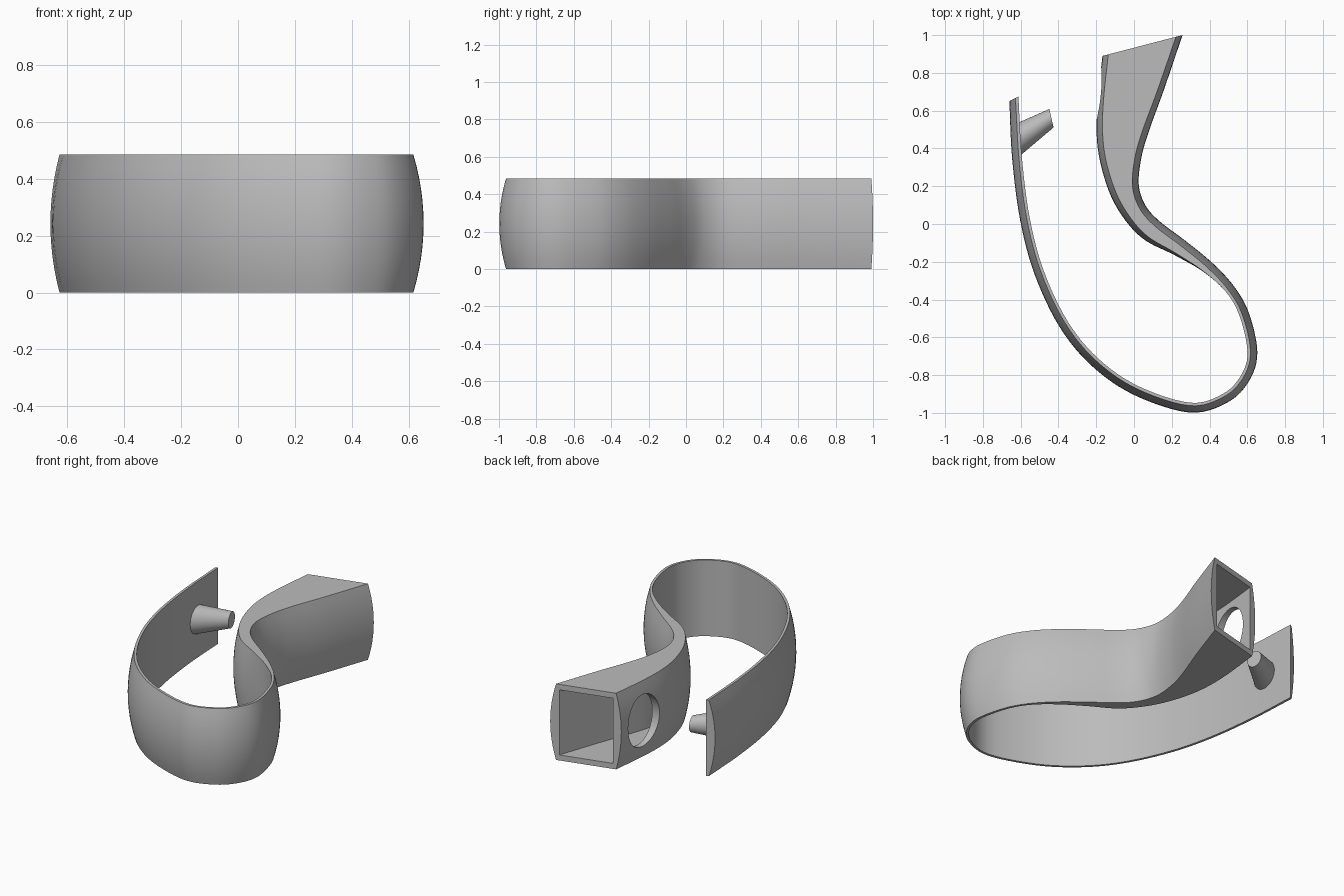
import bpy, bmesh, math
from mathutils import Vector as V

cube = bpy.data.objects.get("Cube")
if cube:
    bpy.data.objects.remove(cube, do_unlink=True)

HEIGHT, BULGE, STRAP = 0.485, 0.036, 0.052

grey = bpy.data.materials.new("plain_grey")
grey.use_nodes = True
grey.diffuse_color = (0.5, 0.5, 0.5, 1)
grey.node_tree.nodes["Principled BSDF"].inputs["Base Color"].default_value = (0.5, 0.5, 0.5, 1)


def spline(points, steps=6):
    """Smooth curve through the given points."""
    p = [2 * points[0] - points[1]] + points + [2 * points[-1] - points[-2]]
    out = []
    for a, b, c, d in zip(p, p[1:], p[2:], p[3:]):
        for k in range(steps):
            t = k / steps
            out.append(0.5 * (2 * b + (c - a) * t + (2 * a - 5 * b + 4 * c - d) * t * t
                              + (3 * b - a - 3 * c + d) * t ** 3))
    return out + [points[-1]]


def loft(name, rings):
    """Closed solid through a row of equal rings."""
    bm = bmesh.new()
    rows = [[bm.verts.new(co) for co in ring] for ring in rings]
    n = len(rows[0])
    for a, b in zip(rows, rows[1:]):
        for i in range(n):
            j = (i + 1) % n
            bm.faces.new((a[i], a[j], b[j], b[i]))
    bm.faces.new(rows[0])
    bm.faces.new(rows[-1])
    bmesh.ops.recalc_face_normals(bm, faces=bm.faces)
    mesh = bpy.data.meshes.new(name)
    bm.to_mesh(mesh)
    bm.free()
    mesh.materials.append(grey)
    obj = bpy.data.objects.new(name, mesh)
    bpy.context.collection.objects.link(obj)
    return obj


def section(o, i, inner_bulge, n=12):
    """Upright slice: arched outer side, inner side arched by inner_bulge."""
    d = (i - o).normalized()
    ring = []
    for base, push, order in ((o, d * BULGE, 1), (i, -d * inner_bulge, -1)):
        for k in range(n + 1)[::order]:
            t = 2 * k / n - 1
            p = base + push * t * t
            ring.append((p.x, p.y, HEIGHT * k / n))
    return ring


def cut(obj, cutter):
    mod = obj.modifiers.new("cut", 'BOOLEAN')
    mod.operation, mod.solver, mod.object = 'DIFFERENCE', 'EXACT', cutter
    bpy.context.view_layer.objects.active = obj
    bpy.ops.object.modifier_apply(modifier=mod.name)
    bpy.data.objects.remove(cutter, do_unlink=True)


def smooth(obj):
    bpy.ops.object.select_all(action='DESELECT')
    obj.select_set(True)
    bpy.context.view_layer.objects.active = obj
    bpy.ops.object.shade_smooth_by_angle(angle=math.radians(30))


# Strap: outer path from the free end round the loop
strap = [V(p) for p in (
    (-.66, .65), (-.645, .344), (-.602, .016), (-.525, -.27), (-.394, -.545),
    (-.225, -.75), (0, -.905), (.294, -.998), (.495, -.945), (.61, -.83),
    (.653, -.68), (.61, -.476), (.532, -.333))]

# Box: outer wall, inner wall and inner arch, widening to the open end
box = [(V(o), V(i), b) for o, i, b in (
    ((.415, -.206), (.37, -.255), .002), ((.267, -.085), (.215, -.165), .012),
    ((.135, .015), (.065, -.09), .024), ((.06, .10), (-.035, .005), .03),
    ((.025, .21), (-.12, .143), .032), ((.04, .355), (-.177, .318), .032),
    ((.082, .50), (-.198, .476), .032), ((.16, .715), (-.193, .65), .032),
    ((.257, 1.0), (-.167, .89), .032))]

outer = strap + [o for o, i, b in box]
inner = []
for k, p in enumerate(strap):
    t = (outer[k + 1] - outer[max(k - 1, 0)]).normalized()
    inner.append(p + V((-t.y, t.x)) * STRAP)
inner[0] = V((-.612, .675))
inner += [i for o, i, b in box]
arch = [V((0, 0))] * len(strap) + [V((b, 0)) for o, i, b in box]
body = loft("strap_and_socket", [section(o, i, max(b.x, 0)) for o, i, b in
                                 zip(spline(outer), spline(inner), spline(arch))])

# Hollow of the socket, open at the back
walls = [(o, i) for o, i, b in box[4:]]
(o1, i1), (o2, i2) = walls[-2:]
walls.append((o2 + (o2 - o1) * 0.3, i2 + (i2 - i1) * 0.3))
rings = []
for o, i in zip(spline([w[0] for w in walls]), spline([w[1] for w in walls])):
    d = (i - o).normalized()
    a, b = o + d * (BULGE + .02), i - d * (.032 + .02)
    rings.append([(p.x, p.y, z) for p, z in
                  ((a, .035), (a, HEIGHT - .035), (b, HEIGHT - .035), (b, .035))])
cut(body, loft("hollow_cutter", rings))


def circle(x, y, z, ry, rz, lean=0, n=48):
    return [(x + lean * math.cos(math.tau * k / n), y + ry * math.cos(math.tau * k / n),
             z + rz * math.sin(math.tau * k / n)) for k in range(n)]


# Round hole in the socket wall that takes the peg
mid = HEIGHT / 2
cut(body, loft("hole_cutter", [circle(x, .69, mid, .14, .165) for x in (-.3, -.07)]))
smooth(body)

# Tapered peg on the strap's free end
peg = loft("peg", [circle(-.62, .44, mid, .093, .093),
                   circle(-.437, .56, mid, .049, .05, lean=-.011)])
smooth(peg)
